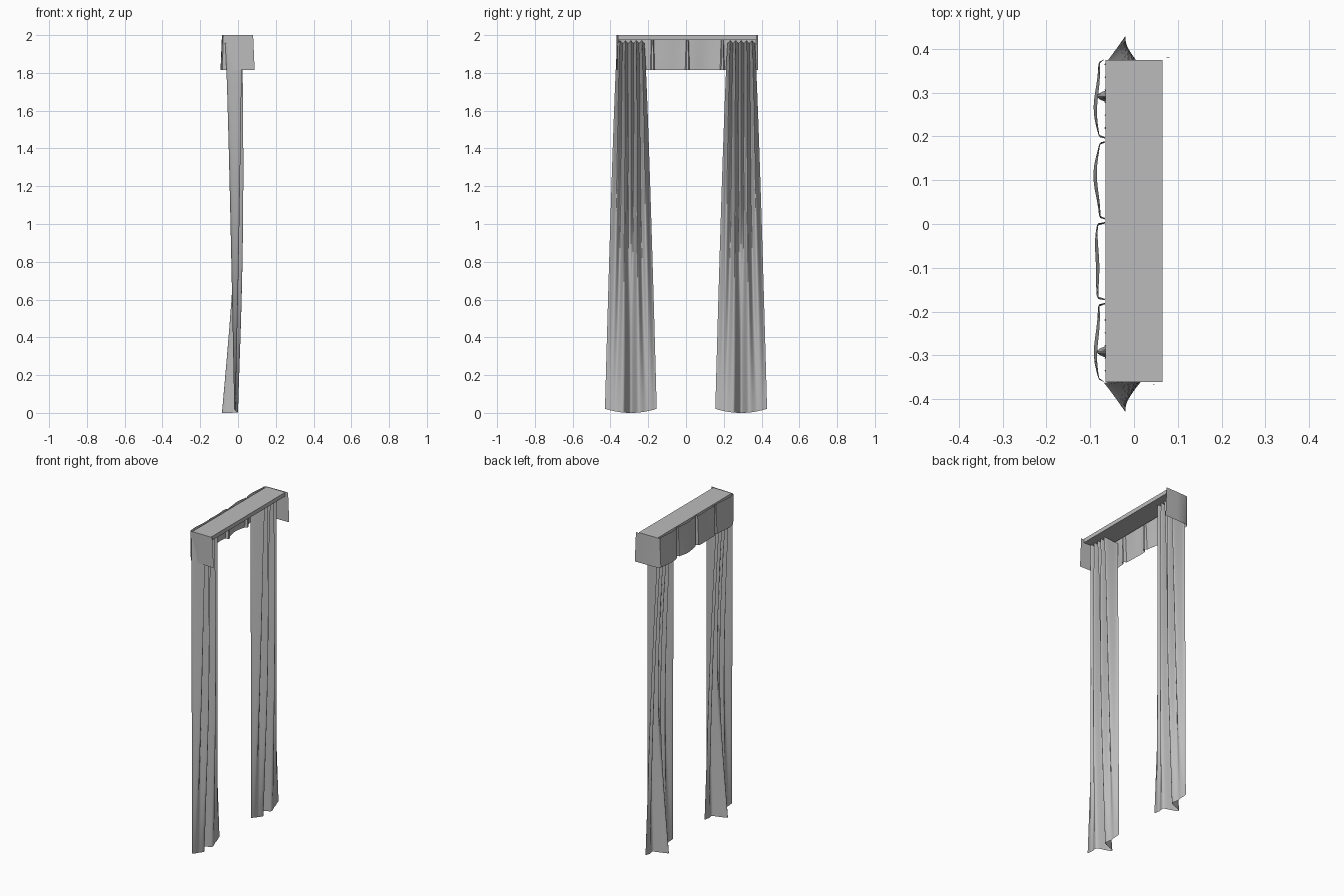
import bpy, math

cube = bpy.data.objects.get("Cube")
if cube:
    bpy.data.objects.remove(cube, do_unlink=True)

fabric = bpy.data.materials.new("grey fabric")
fabric.use_nodes = True
GREY = (0.5, 0.5, 0.5, 1)
fabric.diffuse_color = GREY
fabric.node_tree.nodes["Principled BSDF"].inputs["Base Color"].default_value = GREY


def sheet(name, rows, angle):
    """Cloth sheet skinned through equal-length rows of points."""
    n = len(rows[0])
    verts = [p for row in rows for p in row]
    faces = [(r * n + i, r * n + i + 1, (r + 1) * n + i + 1, (r + 1) * n + i)
             for r in range(len(rows) - 1) for i in range(n - 1)]
    mesh = bpy.data.meshes.new(name)
    mesh.from_pydata(verts, [], faces)
    mesh.materials.append(fabric)
    obj = bpy.data.objects.new(name, mesh)
    bpy.context.collection.objects.link(obj)
    bpy.ops.object.select_all(action="DESELECT")
    obj.select_set(True)
    bpy.context.view_layer.objects.active = obj
    bpy.ops.object.shade_smooth_by_angle(angle=math.radians(angle))
    return obj


def lerp(a, b, t):
    return a + (b - a) * t


def along(points, u):
    """Smoothly interpolated value of (position, value) points."""
    for (u0, v0), (u1, v1) in zip(points, points[1:]):
        if u <= u1:
            t = (u - u0) / (u1 - u0)
            return lerp(v0, v1, t * t * (3 - 2 * t))
    return points[-1][1]


# Top board
bpy.ops.mesh.primitive_cube_add(size=1, location=(0, 0.007, 1.987))
board = bpy.context.object
board.name = "top_board"
board.scale = (0.13, 0.735, 0.025)
board.data.materials.append(fabric)

# Curtains: tight pleats at the top opening into one deep central fold at the hem
HEM = [(-1, -0.02), (-0.65, -0.012), (-0.3, 0.0), (0, -0.085),
       (0.3, 0.0), (0.65, -0.012), (1, -0.02)]
PLEATS = 5
COLS, ROWS = 80, 24


def curtain(name, side):
    rows = []
    for r in range(ROWS + 1):
        t = r / ROWS                                   # 0 top, 1 hem
        half = lerp(0.072, 0.137, t ** 0.8)
        row = []
        for c in range(COLS + 1):
            u = 2 * c / COLS - 1
            wave = math.cos(math.pi * PLEATS * (u + 1))
            gather = -0.022 - 0.046 * wave
            belly = 0.03 * math.sin(math.pi * t) * (1 - abs(u))
            x = lerp(gather, along(HEM, u), t ** 0.75) + belly
            # pleats crowd toward the middle as the cloth falls
            y = half * lerp(u, u * (0.75 + 0.25 * u * u), math.sin(math.pi * t))
            bottom = 0.022 * abs(u) ** 2
            top = 1.972 - 0.015 * (1 + wave) / 2
            row.append((x, side * (0.292 + y), lerp(top, bottom, t)))
        rows.append(row)
    sheet(name, rows, 50)


curtain("left_curtain", 1)
curtain("right_curtain", -1)

# Valance: four softly bowed panels split by inward pleats, with end returns
Y0, Y1, PANELS, STEPS = -0.362, 0.377, 4, 10
WIDTH = (Y1 - Y0) / PANELS


def valance_row(t):
    z = lerp(2.0, 1.815, t)
    flare = 0.008 * t
    row = [(0.08 + flare, Y0 - 0.005, z), (0.0, Y0 - 0.003, z), (-0.066, Y0, z)]
    for p in range(PANELS):
        start = Y0 + p * WIDTH
        gap = lerp(0.006, 0.012, t)
        for s in range(STEPS + 1):
            v = s / STEPS
            bow = 0.008 * math.sin(math.pi * v) * (0.4 + 0.6 * t)
            ripple = 0.003 * math.sin(2 * math.pi * v + p * 2)
            row.append((-0.079 - bow - ripple - flare * 0.4,
                        start + gap + (WIDTH - 2 * gap) * v, z))
        if p < PANELS - 1:
            row.append((-0.066, start + WIDTH - gap * 0.5, z))
            row.append((-0.066, start + WIDTH + gap * 0.5, z))
    row += [(-0.066, Y1, z), (0.0, Y1 + 0.003, z), (0.08 + flare, Y1 + 0.004, z)]
    return row


sheet("valance", [valance_row(r / 6) for r in range(7)], 35)
